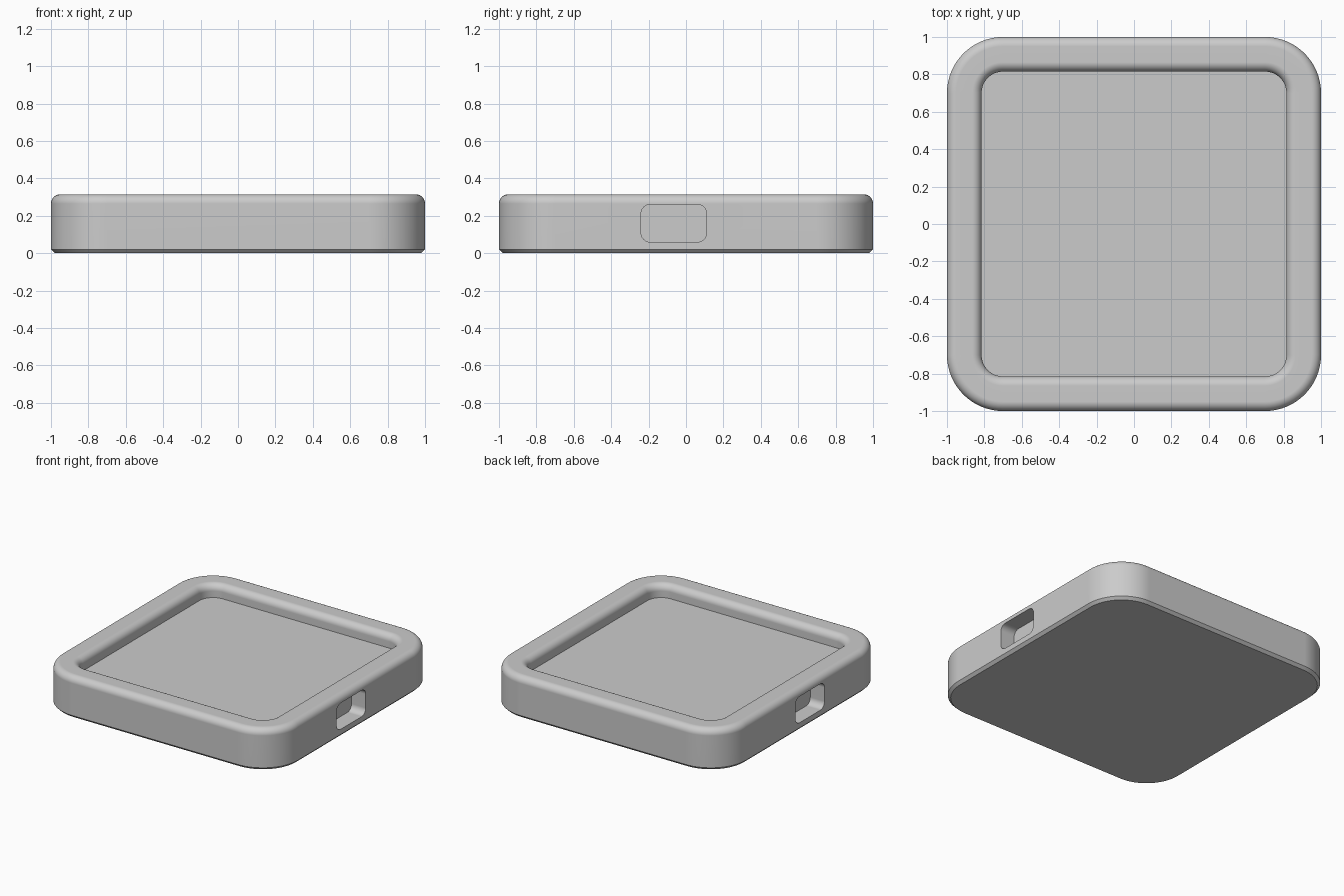
import bpy
import bmesh
from math import sin, cos, pi, radians

if "Cube" in bpy.data.objects:
    bpy.data.objects.remove(bpy.data.objects["Cube"], do_unlink=True)

GREY = (0.6, 0.6, 0.6, 1.0)
mat = bpy.data.materials.new("plain grey")
mat.use_nodes = True
mat.diffuse_color = GREY
mat.node_tree.nodes["Principled BSDF"].inputs["Base Color"].default_value = GREY


def rounded_rect(hx, hy, r, steps):
    """Counter-clockwise outline; hx, hy reach the corner arc centres."""
    pts = []
    for q, (sx, sy) in enumerate([(1, 1), (-1, 1), (-1, -1), (1, -1)]):
        for i in range(steps + 1):
            a = (q + i / steps) * pi / 2
            pts.append((sx * hx + r * cos(a), sy * hy + r * sin(a)))
    return pts


def loft(name, rings):
    """Skin closed rings of points and cap both ends."""
    bm = bmesh.new()
    loops = [[bm.verts.new(p) for p in ring] for ring in rings]
    n = len(loops[0])
    for low, high in zip(loops, loops[1:]):
        for i in range(n):
            j = (i + 1) % n
            bm.faces.new((low[i], low[j], high[j], high[i]))
    bm.faces.new(loops[0][::-1])
    bm.faces.new(loops[-1])
    bmesh.ops.recalc_face_normals(bm, faces=bm.faces)
    mesh = bpy.data.meshes.new(name)
    bm.to_mesh(mesh)
    bm.free()
    obj = bpy.data.objects.new(name, mesh)
    bpy.context.collection.objects.link(obj)
    mesh.materials.append(mat)
    return obj


# Tray section as (corner radius, height): chamfered foot, rounded rim, recess
CORE, HEIGHT, FILLET = 0.7, 0.315, 0.05
INNER, FLOOR = 0.115, 0.215
arc = [i / 8 * pi / 2 for i in range(9)]
section = [(0.28, 0), (0.3, 0.02)]
section += [(0.3 - FILLET * (1 - cos(a)), HEIGHT - FILLET * (1 - sin(a))) for a in arc]
section += [(INNER + FILLET * (1 - sin(a)), HEIGHT - FILLET * (1 - cos(a))) for a in arc]
section.append((INNER, FLOOR))
tray = loft("tray", [[(x, y, z) for x, y in rounded_rect(CORE, CORE, r, 16)]
                     for r, z in section])

# Blind rounded slots in both side walls
slot = rounded_rect(0.127, 0.052, 0.048, 8)
for side, word in ((1, "left"), (-1, "right")):
    cutter = loft(word + "_slot_cutter",
                  [[(side * x, y - 0.065, z + 0.16) for y, z in slot] for x in (0.88, 1.1)])
    cutter.hide_render = True
    cut = tray.modifiers.new(word + "_slot", "BOOLEAN")
    cut.operation = "DIFFERENCE"
    cut.solver = "EXACT"
    cut.object = cutter
    bpy.ops.object.select_all(action="DESELECT")
    bpy.context.view_layer.objects.active = tray
    tray.select_set(True)
    bpy.ops.object.modifier_apply(modifier=cut.name)
    bpy.data.objects.remove(cutter, do_unlink=True)

# Smooth corners and rim, crisp foot, recess and slot edges
bpy.ops.object.shade_smooth_by_angle(angle=radians(30))
weighted = tray.modifiers.new("weighted_normals", "WEIGHTED_NORMAL")
weighted.keep_sharp = True
